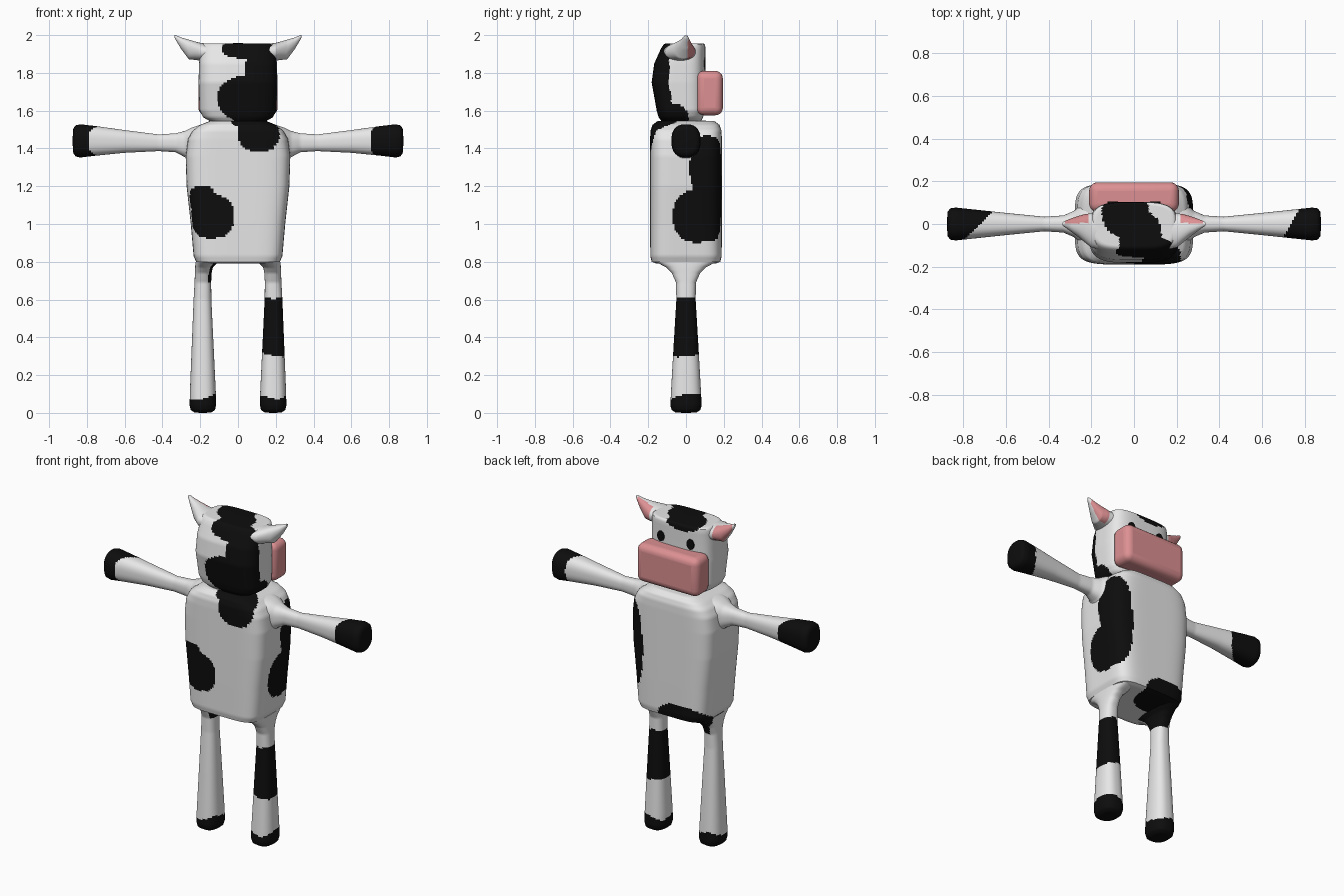
import bpy, bmesh, math
from mathutils import Vector

def material(name, rgb):
    m = bpy.data.materials.new(name)
    m.diffuse_color = (*rgb, 1)
    return m

WHITE = material("white fur", (0.8, 0.8, 0.8))
BLACK = material("black spots", (0.004, 0.004, 0.004))
PINK = material("pink skin", (0.72, 0.28, 0.29))
MATS = [WHITE, BLACK, PINK]

def in_spots(p, spots, power=2.4):
    return any(sum(abs((p[i] - c[i]) / r[i]) ** power for i in range(3)) < 1
               for c, r in spots)

def finish(ob, angle=50):
    bpy.ops.object.select_all(action='DESELECT')
    ob.select_set(True)
    bpy.context.view_layer.objects.active = ob
    bpy.ops.object.shade_smooth_by_angle(angle=math.radians(angle))

def loft(name, axis, rings, n, colour, side=1, count=96, step=0.012):
    """Superelliptic loft. ring = (t, centre u, centre v, half u, half v)."""
    dense = []
    for a, b in zip(rings, rings[1:]):
        k = max(1, math.ceil(max(abs(q - p) for p, q in zip(a, b)) / step))
        dense += [[p + (q - p) * i / k for p, q in zip(a, b)] for i in range(k)]
    dense.append(rings[-1])
    bm = bmesh.new()
    loops = []
    for t, cu, cv, hu, hv in dense:
        loop = []
        for i in range(count):
            a = 2 * math.pi * i / count
            c, s = math.cos(a), math.sin(a)
            r = (abs(c) ** n + abs(s) ** n) ** (-1 / n)
            u, v = cu + hu * r * c, cv + hv * r * s
            co = (u, v, t) if axis == 'z' else (t, u, v)
            loop.append(bm.verts.new((co[0] * side, co[1], co[2])))
        loops.append(loop)
    for a, b in zip(loops, loops[1:]):
        for i in range(count):
            j = (i + 1) % count
            bm.faces.new((a[i], a[j], b[j], b[i]))
    bm.faces.new(loops[0])
    bm.faces.new(loops[-1])
    bmesh.ops.recalc_face_normals(bm, faces=bm.faces)
    for f in bm.faces:
        f.material_index = colour(f.calc_center_median(), f.normal)
    me = bpy.data.meshes.new(name)
    bm.to_mesh(me)
    bm.free()
    for m in MATS:
        me.materials.append(m)
    ob = bpy.data.objects.new(name, me)
    bpy.context.collection.objects.link(ob)
    finish(ob)
    return ob

# spots as squarish ellipsoids: (centre, radii)
CROTCH = ((-0.09, 0.15, 0.80), (0.15, 0.17, 0.09))
TORSO_SPOTS = [
    ((-0.19, -0.19, 1.13), (0.075, 0.10, 0.075)),
    ((-0.14, -0.19, 1.04), (0.12, 0.10, 0.115)),
    ((0.27, 0.12, 1.30), (0.11, 0.10, 0.17)),
    ((0.27, 0.06, 1.04), (0.11, 0.13, 0.14)),
    ((0.27, 0.15, 1.15), (0.11, 0.12, 0.25)),
    ((0.11, -0.19, 1.49), (0.11, 0.16, 0.11)),
    ((0.06, -0.12, 1.55), (0.10, 0.12, 0.05)),
    CROTCH,
]
HEAD_SPOTS = [
    ((0.10, -0.18, 1.66), (0.21, 0.11, 0.13)),
    ((0.15, -0.17, 1.80), (0.11, 0.09, 0.22)),
    ((0.06, -0.15, 1.93), (0.15, 0.10, 0.055)),
    ((0.12, -0.10, 1.57), (0.15, 0.12, 0.08)),
    ((-0.04, 0.06, 1.965), (0.11, 0.12, 0.045)),
    ((0.03, -0.06, 1.965), (0.10, 0.12, 0.05)),
]

# torso
loft("torso", 'z', [
    (0.792, 0, 0, 0.01, 0.01), (0.792, 0, 0, 0.19, 0.16), (0.80, 0, 0, 0.222, 0.182),
    (0.83, 0, 0, 0.235, 0.189), (1.0, 0, 0, 0.25, 0.19), (1.2, 0, 0, 0.272, 0.19),
    (1.36, 0, 0, 0.277, 0.19), (1.45, 0, 0, 0.265, 0.19), (1.495, 0, 0, 0.24, 0.188),
    (1.525, 0, 0, 0.20, 0.177), (1.545, 0, 0, 0.15, 0.15), (1.55, 0, 0, 0.01, 0.01)],
    5, lambda p, nn: int(in_spots(p, TORSO_SPOTS)), count=140)

# head
def span(z, hx, y0, y1):
    return (z, 0, (y0 + y1) / 2, hx, (y1 - y0) / 2)

loft("head", 'z', [
    span(1.52, 0.12, -0.11, 0.07), span(1.545, 0.15, -0.13, 0.08),
    span(1.565, 0.185, -0.145, 0.09), span(1.60, 0.203, -0.155, 0.10),
    span(1.75, 0.209, -0.182, 0.102), span(1.85, 0.206, -0.168, 0.102),
    span(1.93, 0.20, -0.132, 0.103), span(1.95, 0.195, -0.118, 0.101),
    span(1.956, 0.185, -0.108, 0.093), span(1.957, 0.01, -0.015, 0.005)],
    3.6, lambda p, nn: int(in_spots(p, HEAD_SPOTS)), count=140)

# muzzle
bpy.ops.mesh.primitive_cube_add(size=1, location=(0, 0.125, 1.693))
muzzle = bpy.context.object
muzzle.name = "muzzle"
muzzle.scale = (0.42, 0.14, 0.235)
bpy.ops.object.transform_apply(location=False, rotation=False, scale=True)
muzzle.data.materials.append(PINK)
bev = muzzle.modifiers.new("round", 'BEVEL')
bev.width, bev.segments = 0.04, 5
finish(muzzle)

# eyes
for s in (-1, 1):
    bpy.ops.mesh.primitive_cylinder_add(vertices=24, radius=1, depth=1,
                                        location=(0.10 * s, 0.1, 1.85),
                                        rotation=(math.pi / 2, 0, 0))
    eye = bpy.context.object
    eye.name = "eye"
    eye.scale = (0.024, 0.032, 0.009)
    eye.data.materials.append(BLACK)

# ears, arms and legs
def ear_colour(p, nn):
    return 2 if nn.y > 0.25 and 0.215 < abs(p.x) < 0.32 else 0

def arm_colour(p, nn):
    edge = 0.735 + 0.55 * p.y if p.x > 0 else 0.72 - 1.0 * p.y
    return int(abs(p.x) > edge)

def leg_colour(p, nn):
    if p.z < 0.085 + 0.012 * math.sin(30 * p.x + 20 * p.y):
        return 1
    if p.x > 0:
        wob = 0.2 * (p.x - 0.185)
        return int(0.31 - wob + 0.1 * p.y < p.z < 0.61 + 0.1 * p.y)
    high = p.z > 0.69 and p.x + 0.4 * p.y > -0.18
    return int(high or in_spots(p, [CROTCH]))

for s, tag in ((-1, "left"), (1, "right")):
    loft(tag + "_ear", 'x', [
        (0.15, -0.03, 1.908, 0.09, 0.045), (0.20, -0.03, 1.912, 0.08, 0.047),
        (0.23, -0.02, 1.918, 0.066, 0.049), (0.26, -0.012, 1.924, 0.05, 0.052),
        (0.30, -0.004, 1.956, 0.028, 0.031), (0.328, 0, 1.985, 0.012, 0.014),
        (0.335, 0, 1.992, 0.006, 0.008)],
        2.2, ear_colour, s, 48, 0.006)
    loft(tag + "_arm", 'x', [
        (0.20, 0, 1.40, 0.13, 0.125), (0.25, 0, 1.41, 0.09, 0.098),
        (0.28, 0, 1.423, 0.062, 0.07), (0.33, 0, 1.43, 0.04, 0.05),
        (0.42, 0, 1.43, 0.034, 0.044), (0.60, 0, 1.437, 0.052, 0.06),
        (0.75, 0, 1.44, 0.068, 0.078), (0.835, 0, 1.44, 0.077, 0.088),
        (0.86, 0, 1.44, 0.073, 0.082), (0.872, 0, 1.44, 0.058, 0.065),
        (0.876, 0, 1.44, 0.01, 0.01)],
        2.5, arm_colour, s, 72, 0.01)
    loft(tag + "_leg", 'z', [
        (0, 0.186, 0, 0.01, 0.01), (0.002, 0.186, 0, 0.045, 0.055),
        (0.015, 0.186, 0, 0.064, 0.076), (0.04, 0.186, 0, 0.07, 0.083),
        (0.10, 0.186, 0, 0.069, 0.08), (0.35, 0.187, 0, 0.058, 0.066),
        (0.60, 0.188, 0, 0.047, 0.051), (0.69, 0.186, 0, 0.044, 0.053),
        (0.74, 0.184, 0, 0.044, 0.075), (0.77, 0.18, 0, 0.047, 0.105),
        (0.80, 0.165, 0, 0.06, 0.16)],
        2.5, leg_colour, s, 72, 0.01)
